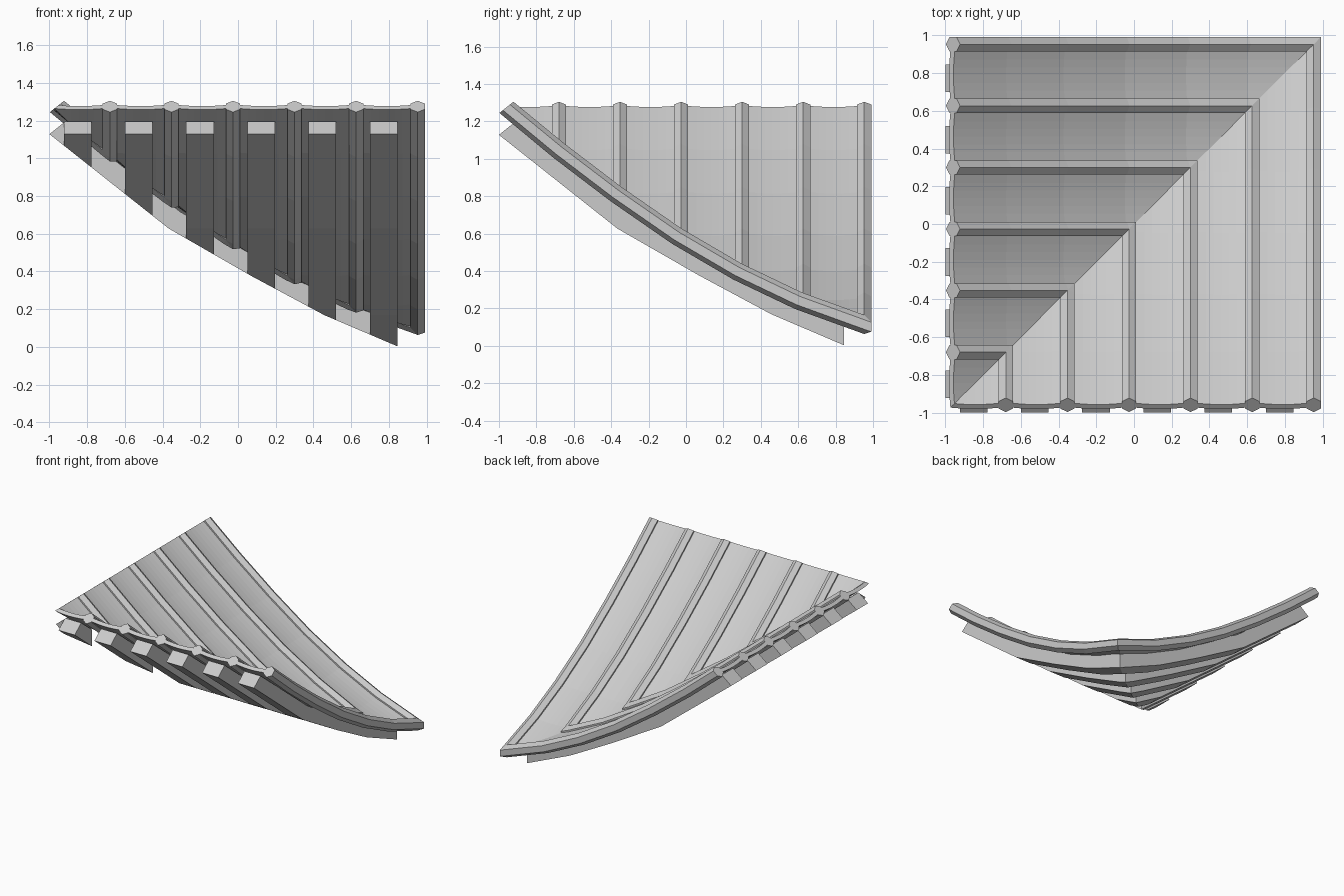
import bpy, bmesh, math
from mathutils import Vector

if "Cube" in bpy.data.objects:
    bpy.data.objects.remove(bpy.data.objects["Cube"])

# Slope lines in (distance from ridge, height)
ROOF = [(-0.96, 1.275), (-0.68, 1.044), (-0.375, 0.812), (-0.05, 0.587),
        (0.275, 0.397), (0.6, 0.242), (0.97, 0.108), (1.1, 0.065)]
RAFTER = [(-1.0, 1.128), (-0.367, 0.627), (0.072, 0.375), (0.458, 0.168), (0.845, 0.003), (1.0, -0.063)]
PITCH = 0.3265
RIBS = [0.953 - PITCH * i for i in range(6)]


def normals(path):
    """Upward normals along a slope line; the ridge end is cut leaning forward."""
    out = [Vector((0.78, 0.625))]
    for i in range(1, len(path)):
        a = Vector(path[i - 1])
        b = Vector(path[min(i + 1, len(path) - 1)])
        d = (b - a).normalized()
        out.append(Vector((-d.y, d.x)))
    return out


def sweep(name, profile, path):
    """Sweep a closed (x, up) profile down the slope, mitre at the valley, mirror across it."""
    bm = bmesh.new()
    rings = []
    for p, n in zip(path, normals(path)):
        rings.append([bm.verts.new((x, p[0] + n.x * u, p[1] + n.y * u)) for x, u in profile])
    k = len(profile)
    for r, s in zip(rings, rings[1:]):
        for i in range(k):
            j = (i + 1) % k
            bm.faces.new((r[i], r[j], s[j], s[i]))
    bm.faces.new(rings[0][::-1])
    bm.faces.new(rings[-1])
    # valley mitre on the plane x = y
    bmesh.ops.bisect_plane(bm, geom=bm.verts[:] + bm.edges[:] + bm.faces[:], dist=1e-5,
                           plane_co=(0, 0, 0), plane_no=(-1, 1, 0), clear_outer=True)
    bmesh.ops.recalc_face_normals(bm, faces=bm.faces[:])
    # second slope: swap x and y
    dup = bmesh.ops.duplicate(bm, geom=bm.verts[:] + bm.edges[:] + bm.faces[:])["geom"]
    for g in dup:
        if isinstance(g, bmesh.types.BMVert):
            g.co.x, g.co.y = g.co.y, g.co.x
    bmesh.ops.reverse_faces(bm, faces=[g for g in dup if isinstance(g, bmesh.types.BMFace)])
    bmesh.ops.remove_doubles(bm, verts=bm.verts[:], dist=1e-4)
    bmesh.ops.recalc_face_normals(bm, faces=bm.faces[:])
    me = bpy.data.meshes.new(name)
    bm.to_mesh(me)
    bm.free()
    ob = bpy.data.objects.new(name, me)
    bpy.context.collection.objects.link(ob)
    return ob


for i, cx in enumerate(RIBS):
    # hexagonal cover rib
    hexagon = [(cx + 0.044 * math.sin(a), 0.048 * math.cos(a))
               for a in (math.radians(60 * s) for s in range(6))]
    sweep(f"roof_rib_{i + 1}", hexagon, ROOF)

    # concave tile trough between this rib and the next
    steps = 8
    top = [(cx - PITCH * s / steps, 0.003 + 0.015 * (2 * s / steps - 1) ** 2)
           for s in range(steps + 1)]
    bottom = [(x, u - 0.03) for x, u in reversed(top)]
    sweep(f"tile_trough_{i + 1}", top + bottom, ROOF)

    # rafter under the trough
    rx = 0.772 - 0.3245 * i
    w = 0.073
    sweep(f"rafter_{i + 1}", [(rx - w, 0), (rx - w, 0.108), (rx + w, 0.108), (rx + w, 0)], RAFTER)
